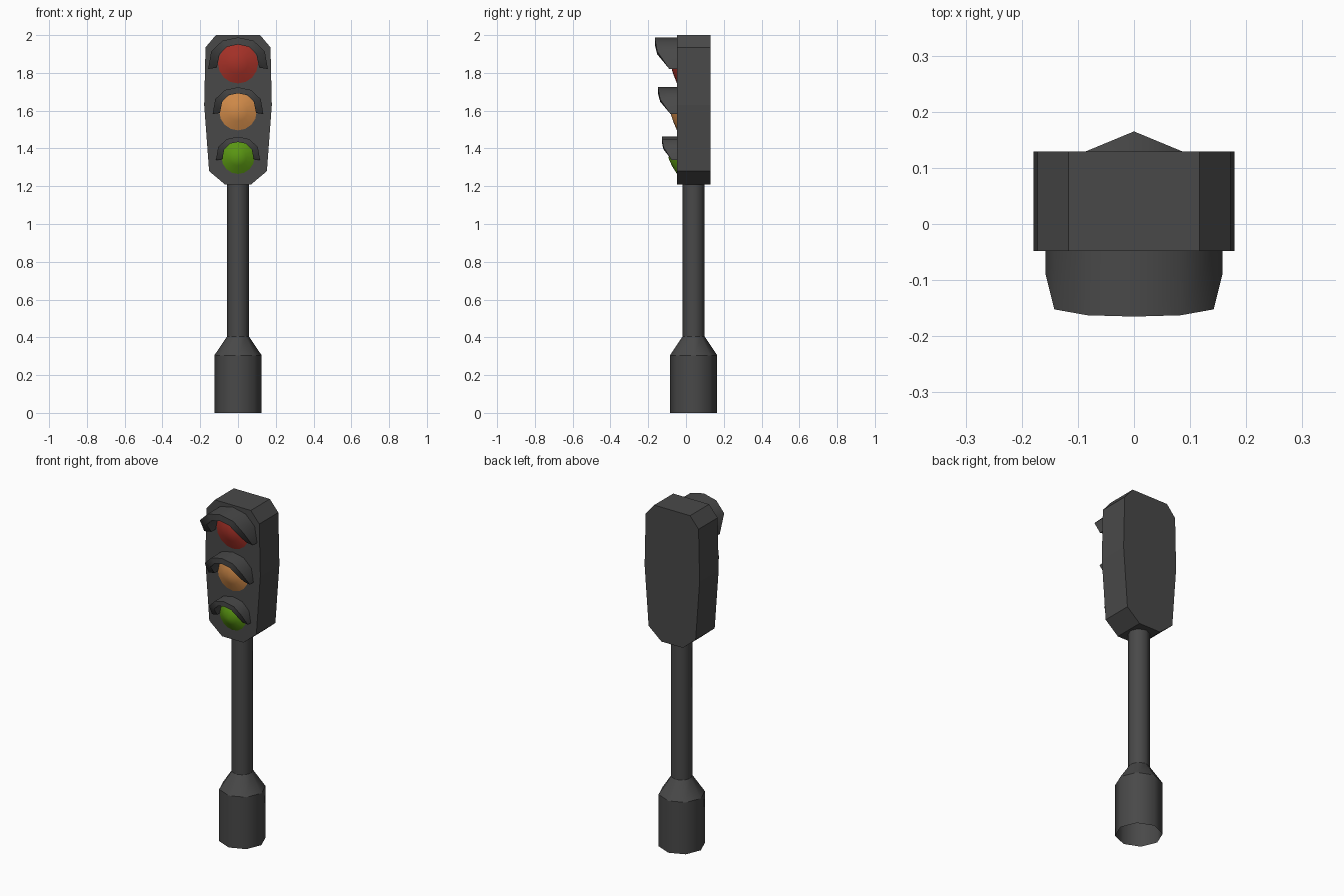
import bpy
import bmesh
import math

cube = bpy.data.objects.get("Cube")
if cube:
    bpy.data.objects.remove(cube, do_unlink=True)


def material(name, rgb):
    mat = bpy.data.materials.new(name)
    mat.use_nodes = True
    mat.diffuse_color = (*rgb, 1)
    mat.node_tree.nodes["Principled BSDF"].inputs["Base Color"].default_value = (*rgb, 1)
    return mat


grey = material("dark grey", (0.066, 0.066, 0.066))
red = material("red", (0.37, 0.03, 0.02))
amber = material("amber", (0.62, 0.25, 0.065))
green = material("green", (0.1, 0.3, 0.006))


def finish(name, bm, mat, smooth_angle=None, fix_normals=True):
    if fix_normals:
        bmesh.ops.recalc_face_normals(bm, faces=bm.faces)
    mesh = bpy.data.meshes.new(name)
    bm.to_mesh(mesh)
    bm.free()
    mesh.materials.append(mat)
    obj = bpy.data.objects.new(name, mesh)
    bpy.context.collection.objects.link(obj)
    if smooth_angle:
        bpy.ops.object.select_all(action="DESELECT")
        obj.select_set(True)
        bpy.context.view_layer.objects.active = obj
        bpy.ops.object.shade_smooth_by_angle(angle=math.radians(smooth_angle))
    return obj


def bridge(bm, a, b, closed=True):
    n = len(a)
    for i in range(n if closed else n - 1):
        j = (i + 1) % n
        bm.faces.new((a[i], a[j], b[j], b[i]))


FRONT, BACK, AXIS_Y = -0.048, 0.129, 0.04

# Pole with its flared base: an open eight-sided turned profile
bm = bmesh.new()
rings = []
for radius, z in [(0.125, 0), (0.125, 0.305), (0.058, 0.405), (0.058, 1.23)]:
    rings.append([bm.verts.new((radius * math.cos(k * math.pi / 4),
                                AXIS_Y + radius * math.sin(k * math.pi / 4), z))
                  for k in range(8)])
for low, high in zip(rings, rings[1:]):
    bridge(bm, low, high)
for face in bm.faces:
    face.smooth = True
for edge in bm.edges:
    if abs(edge.verts[0].co.z - edge.verts[1].co.z) < 0.001:
        edge.smooth = False
finish("pole_and_base", bm, grey)

# Signal housing: mirrored outline pulled from front to back
half = [(0.07, 1.21), (0.153, 1.28), (0.179, 1.63), (0.172, 1.935), (0.117, 2.0)]
outline = half + [(-x, z) for x, z in reversed(half)]
bm = bmesh.new()
front = [bm.verts.new((x, FRONT, z)) for x, z in outline]
back = [bm.verts.new((x, BACK, z)) for x, z in outline]
bridge(bm, front, back)
bm.faces.new(front)
bm.faces.new(back)
finish("signal_housing", bm, grey)


# Lens: shallow pointed dome on the housing front
def lens(name, z, radius, depth, mat, sides=16):
    bm = bmesh.new()
    rings = []
    for r, d in [(1, 0), (0.5, 0.58)]:
        rings.append([bm.verts.new((radius * r * math.cos(k * math.tau / sides),
                                    FRONT - depth * d,
                                    z + radius * r * math.sin(k * math.tau / sides)))
                      for k in range(sides)])
    bridge(bm, *rings)
    tip = bm.verts.new((0, FRONT - depth, z))
    for k in range(sides):
        bm.faces.new((rings[1][k], rings[1][(k + 1) % sides], tip))
    bm.faces.new(rings[0])
    finish(name, bm, mat, 40)


# Visor arch: outer x, outer z, inner x, inner z, reach
arch = [(0.158, -0.03, 0.112, -0.022, 0.34), (0.142, 0.063, 0.098, 0.048, 0.89),
        (0.083, 0.12, 0.058, 0.088, 0.98)]
crown = [(0, 0.138, 0, 0.1, 1)]
mirrored = [(-a, b, -c, d, e) for a, b, c, d, e in reversed(arch)]


def visor(name, z, scale, reach):
    bm = bmesh.new()
    sections = []
    for ox, oz, ix, iz, r in arch + crown + mirrored:
        outer = (ox * scale, z + oz * scale)
        inner = (ix * scale, z + iz * scale)
        tip = FRONT - reach * r
        sections.append([bm.verts.new((p[0], y, p[1])) for p, y in
                         [(outer, FRONT), (outer, tip), (inner, tip), (inner, FRONT)]])
    for a, b in zip(sections, sections[1:]):
        bridge(bm, a, b)
    bm.faces.new(sections[0])
    bm.faces.new(sections[-1])
    finish(name, bm, grey, 50)


for label, z, radius, depth, scale, reach, mat in [
        ("red", 1.85, 0.106, 0.036, 1, 0.117, red),
        ("amber", 1.595, 0.099, 0.036, 0.85, 0.1, amber),
        ("green", 1.352, 0.087, 0.046, 0.74, 0.08, green)]:
    lens(label + "_lens", z, radius, depth, mat)
    visor(label + "_visor", z + (0.012 if label == "amber" else 0.008) * (scale < 1),
          scale, reach)
